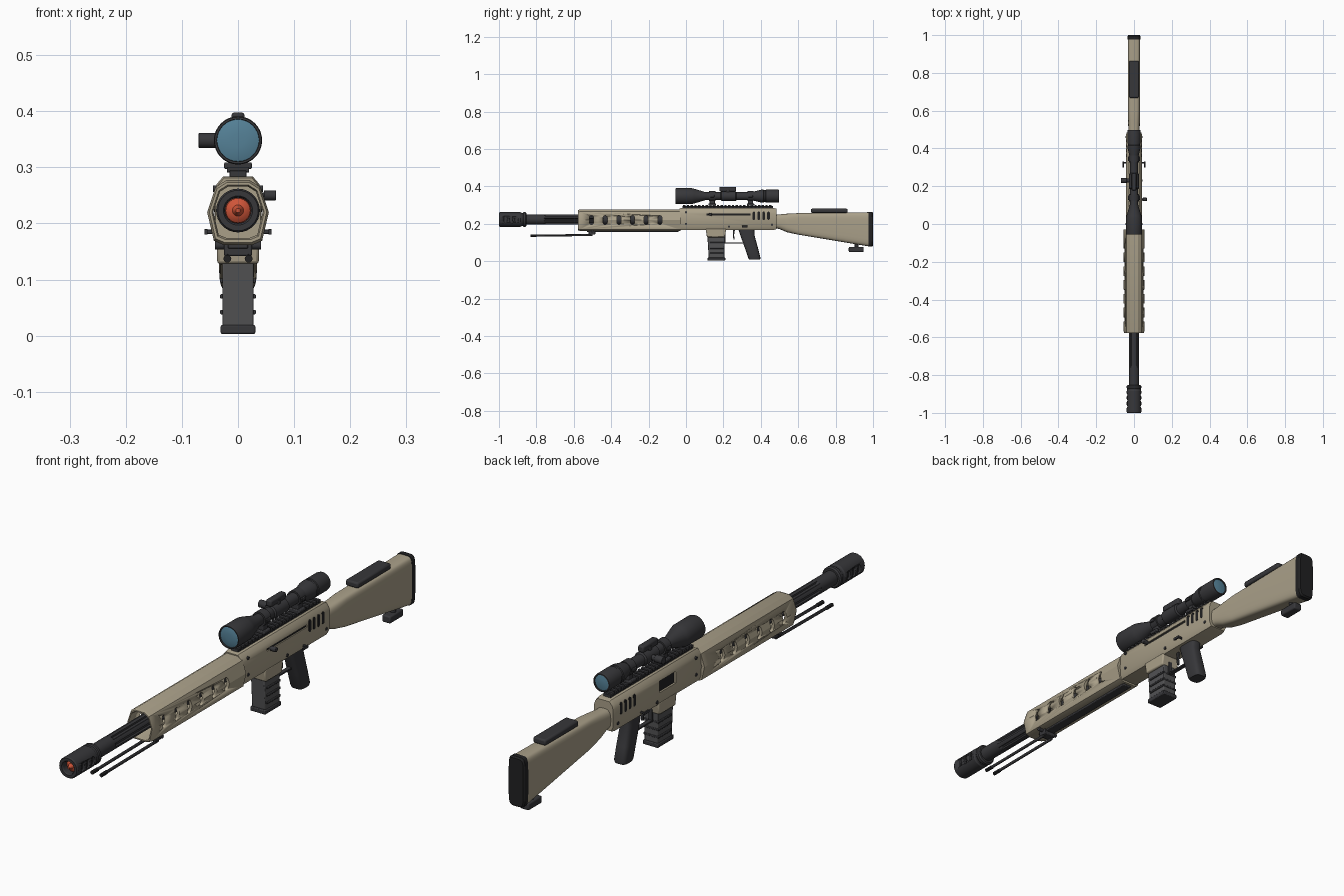
import bpy, bmesh
from math import sin, cos, pi
from mathutils import Vector

if "Cube" in bpy.data.objects:
    bpy.data.objects.remove(bpy.data.objects["Cube"])


def material(name, r, g, b):
    m = bpy.data.materials.new(name)
    m.diffuse_color = (r, g, b, 1)
    m.use_nodes = True
    m.node_tree.nodes["Principled BSDF"].inputs["Base Color"].default_value = m.diffuse_color
    return m


TAN = material("tan", .40, .35, .25)
DARK = material("dark", .038, .038, .042)
BLACK = material("black", .015, .015, .016)
GREY = material("grey", .085, .085, .088)
BLUE = material("lens_blue", .09, .22, .31)
ORANGE = material("orange", .62, .09, .04)


def finish(name, bm, mat, bevel=0, segs=2):
    bmesh.ops.recalc_face_normals(bm, faces=bm.faces)
    me = bpy.data.meshes.new(name)
    bm.to_mesh(me)
    bm.free()
    ob = bpy.data.objects.new(name, me)
    bpy.context.collection.objects.link(ob)
    me.materials.append(mat)
    if bevel:
        b = ob.modifiers.new("bevel", "BEVEL")
        b.width, b.segments, b.limit_method = bevel, segs, "ANGLE"
    bpy.ops.object.select_all(action="DESELECT")
    bpy.context.view_layer.objects.active = ob
    ob.select_set(True)
    bpy.ops.object.shade_smooth_by_angle(angle=pi / 6)
    return ob


def loft(name, rings, mat, bevel=0, loop=False):
    """Skin a list of equal-length rings; cap the ends or join last to first."""
    bm = bmesh.new()
    vs = [[bm.verts.new(p) for p in r] for r in rings]
    n = len(rings[0])
    for a, b in zip(vs, vs[1:] + ([vs[0]] if loop else [])):
        for i in range(n):
            bm.faces.new((a[i], a[(i + 1) % n], b[(i + 1) % n], b[i]))
    if not loop:
        bm.faces.new(vs[0])
        bm.faces.new(vs[-1])
    return finish(name, bm, mat, bevel)


def box(name, x, y, z, mat, bevel=.003):
    pts = [(x[0], z[0]), (x[1], z[0]), (x[1], z[1]), (x[0], z[1])]
    return loft(name, [[(a, s, c) for a, c in pts] for s in y], mat, bevel)


def side_profile(name, yz, x0, x1, mat, bevel=0):
    return loft(name, [[(x, y, z) for y, z in yz] for x in (x0, x1)], mat, bevel)


def lathe(name, prof, z, mat, n=32, loop=False):
    """Revolve (y, radius) points about the y axis at height z."""
    return loft(name, [[(r * cos(2 * pi * i / n), y, z + r * sin(2 * pi * i / n))
                        for i in range(n)] for y, r in prof], mat, 0, loop)


def rod(name, p, q, r, mat, n=16, bevel=0):
    p, q = Vector(p), Vector(q)
    rot = (q - p).to_track_quat("Z", "Y").to_matrix()
    ring = [rot @ Vector((r * cos(2 * pi * i / n), r * sin(2 * pi * i / n), 0)) for i in range(n)]
    return loft(name, [[c + v for v in ring] for c in (p, q)], mat, bevel)


def slot(name, y, z, w, h, x0, x1, mat):
    """Upright stadium shape running across x."""
    r, d = w / 2, (h - w) / 2
    arc = [(y + r * cos(pi * i / 8), z + d + r * sin(pi * i / 8)) for i in range(9)]
    arc += [(y - r * cos(pi * i / 8), z - d - r * sin(pi * i / 8)) for i in range(9)]
    return side_profile(name, arc, x0, x1, mat)


def cut(ob, cutters):
    bpy.ops.object.select_all(action="DESELECT")
    bpy.context.view_layer.objects.active = ob
    ob.select_set(True)
    for c in cutters:
        c.hide_render = True
        m = ob.modifiers.new("cut", "BOOLEAN")
        m.operation, m.solver, m.object = "DIFFERENCE", "EXACT", c
        bpy.ops.object.modifier_apply(modifier=m.name)
        bpy.data.objects.remove(c)


def mirror_pts(half):
    return half + [(-x, z) for x, z in reversed(half)]


AX = .223  # barrel axis height

# Barrel with six flutes
def barrel_ring(y, depth):
    ring = []
    for i in range(72):
        r = .027 - (depth if i % 12 in (4, 5, 6, 7, 8) else 0)
        a = 2 * pi * i / 72 - pi / 6
        ring.append((r * cos(a), y, AX + r * sin(a)))
    return ring


loft("barrel", [barrel_ring(y, d) for y, d in
     ((-.87, 0), (-.76, 0), (-.75, .006), (-.45, .006), (-.44, 0), (0, 0))], DARK)

# Muzzle brake, bored and vented, with a bright tip
brake = lathe("muzzle_brake", [(-.93, .023), (-.995, .023), (-1, .026), (-1, .036), (-.995, .039), (-.885, .039),
              (-.88, .036), (-.872, .036), (-.868, .039), (-.858, .039), (-.853, .034), (-.853, .012),
              (-.93, .012)], AX, DARK, 32, True)
cut(brake, [slot("vent", y, AX, .016, .032, x0, x1, DARK)
            for y in (-.965, -.935, -.905) for x0, x1 in ((.03, .06), (-.06, -.03))])
lathe("muzzle_tip", [(-.92, .023), (-.975, .022), (-.98, .016), (-.982, .010), (-.997, .004)], AX, ORANGE, 24)

# Hollow faceted handguard with oval side windows
outer = mirror_pts([(.021, .277), (.040, .265), (.055, .220), (.043, .169), (.026, .162)])
def guard_ring(y, s):
    return [(x * s, y, AX + (z - AX) * s) for x, z in outer]


guard = loft("handguard", [guard_ring(y, s) for y, s in
             ((-.57, .8), (-.578, .85), (-.578, .93), (-.568, 1), (-.03, 1), (-.03, .8))], TAN, 0, True)
cut(guard, [slot("window", -.505 + .073 * i, .22, .022, .048, -.1, .1, TAN) for i in range(6)])
box("under_rail", (-.018, .018), (-.53, -.04), (.155, .168), DARK)

# Folded bipod
box("bipod_mount", (-.025, .025), (-.52, -.485), (.142, .164), DARK)
rod("bipod_hinge", (-.041, -.502, .161), (.041, -.502, .161), .007, DARK)
for s in (-1, 1):
    rod("bipod_leg", (s * .019, -.83, .137), (s * .019, -.5, .140), .0055, DARK, 12)
    rod("bipod_foot", (s * .019, -.832, .137), (s * .019, -.80, .137), .007, BLACK, 12)

# Receiver
sec = mirror_pts([(.026, .284), (.038, .270), (.042, .255), (.042, .185), (.034, .168)])
receiver = loft("receiver", [[(x * s, y, AX + (z - AX) * s) for x, z in sec] for y, s in
                ((-.035, .95), (-.028, 1), (.472, 1), (.485, .93))], TAN)
cut(receiver, [box("port_cut", (-.06, -.032), (.12, .215), (.215, .258), TAN, 0),
               box("handle_cut", (.036, .06), (.11, .345), (.245, .254), TAN, 0)])
box("ejection_bolt", (-.035, -.02), (.115, .22), (.212, .262), BLACK, 0)
box("handle_track", (.02, .0375), (.105, .35), (.242, .257), BLACK, 0)
for s in (-1, 1):
    for i in range(4):
        slot("receiver_vent", .363 + .026 * i, .243, .014, .045, s * .03, s * .0428, BLACK)
    for y, z in ((.0, .2), (.0, .262), (.46, .195), (.23, .185)):
        rod("receiver_pin", (s * .035, y, z), (s * .0445, y, z), .006, DARK, 12)
    rod("selector_axle", (s * .035, .325, .185), (s * .058, .325, .185), .004, DARK, 12)
    box("selector_lever", tuple(sorted((s * .054, s * .060))), (.300, .330), (.180, .190), DARK, .001)
rod("charging_arm", (.034, .13, .25), (.055, .13, .25), .005, DARK)
rod("charging_knob", (.046, .13, .25), (.068, .13, .25), .009, DARK, 16, .002)

# Magazine and well
side_profile("magazine_well", [(.105, .175), (.215, .175), (.208, .128), (.112, .128)], -.037, .037, TAN, .005)
side_profile("magazine", [(.114, .14), (.207, .14), (.205, .012), (.122, .012)], -.028, .028, GREY, .003)
box("magazine_base", (-.031, .031), (.115, .210), (.003, .019), DARK)
for z in (.042, .070, .098):
    box("magazine_rib", (-.032, .032), (.128, .207), (z - .004, z + .004), DARK, .002)

# Grip, trigger and guard
def rounded(y0, y1, hw, z, tilt=0):
    cy, hy, ring = (y0 + y1) / 2, (y1 - y0) / 2, []
    for i in range(24):
        c, s = cos(2 * pi * i / 24), sin(2 * pi * i / 24)
        ring.append((hw * abs(c) ** .6 * (1 if c > 0 else -1), cy + hy * abs(s) ** .6 * (1 if s > 0 else -1), z))
    return ring


loft("pistol_grip", [rounded(.278, .368, .023, .175), rounded(.290, .366, .024, .14), rounded(.315, .385, .026, .07),
                     rounded(.333, .398, .027, .018), rounded(.338, .396, .024, .008)], DARK)
box("guard_bar", (-.008, .008), (.205, .305), (.095, .101), DARK, .001)
box("guard_front", (-.008, .008), (.205, .211), (.097, .17), DARK, .001)
side_profile("trigger", [(.25, .17), (.262, .17), (.257, .14), (.260, .118), (.254, .116), (.250, .14)],
             -.004, .004, DARK)

# Shoulder stock
def stock_ring(y, z0, z1, hw, p=.45):
    cz, h, ring = (z0 + z1) / 2, (z1 - z0) / 2, []
    for i in range(32):
        c, s = cos(2 * pi * i / 32), sin(2 * pi * i / 32)
        ring.append((hw * abs(c) ** p * (1 if c > 0 else -1), y, cz + h * abs(s) ** p * (1 if s > 0 else -1)))
    return ring


loft("stock", [stock_ring(.47, .178, .250, .030, .7), stock_ring(.50, .172, .250, .030, .7),
               stock_ring(.54, .155, .254, .031, .6), stock_ring(.60, .142, .257, .032),
               stock_ring(.98, .079, .262, .033, .35)], TAN)
loft("butt_pad", [stock_ring(.976, .078, .264, .034, .35), stock_ring(.994, .078, .264, .034, .35),
                  stock_ring(1.0, .083, .259, .030, .35)], BLACK)
box("cheek_rest", (-.026, .026), (.668, .864), (.259, .281), DARK, .006)
box("rear_foot", (-.017, .017), (.87, .95), (.049, .076), DARK, .005)
rod("rear_foot_post", (0, .912, .07), (0, .912, .11), .010, DARK)

# Toothed top rail
box("rail_base", (-.015, .015), (-.02, .465), (.28, .294), DARK, .001)
for i in range(24):
    box("rail_tooth", (-.02, .02), (-.015 + .02 * i, -.003 + .02 * i), (.291, .301), DARK, .001)

# Scope
SZ = .348
lathe("scope_body", [(-.047, .037), (-.055, .038), (-.055, .0415), (-.05, .043), (.03, .0425), (.045, .039), (.105, .021),
      (.335, .021), (.36, .024), (.40, .034), (.415, .035), (.417, .032), (.425, .032), (.427, .035),
      (.49, .035), (.498, .033), (.498, .029), (.492, .028)], SZ, DARK)
lathe("front_lens", [(-.046, .0375), (-.050, .0375), (-.053, .028), (-.0545, .012)], SZ, BLUE)
lathe("rear_lens", [(.489, .0285), (.494, .0285), (.497, .012)], SZ, BLUE)
for y in (.14, .345):
    lathe("scope_ring", [(y - .017, .02), (y - .017, .027), (y + .017, .027), (y + .017, .02)], SZ, DARK, 32, True)
    box("ring_post", (-.015, .015), (y - .014, y + .014), (.298, .33), DARK)
    box("ring_clamp", (-.025, .025), (y - .02, y + .02), (.297, .309), DARK)
    for s in (-1, 1):
        box("ring_ear", tuple(sorted((s * .022, s * .032))), (y - .012, y + .012), (SZ - .006, SZ + .006), DARK, .002)
lathe("turret_collar", [(.185, .021), (.190, .026), (.265, .026), (.270, .021)], SZ, DARK)
rod("top_turret", (0, .225, SZ), (0, .225, .385), .014, DARK)
box("top_rail_block", (-.012, .012), (.178, .268), (.373, .398), DARK, .006)
rod("side_turret_neck", (-.015, .23, SZ), (-.045, .23, SZ), .010, DARK)
rod("side_turret", (-.038, .23, SZ), (-.070, .23, SZ), .0135, DARK, 24, .001)
